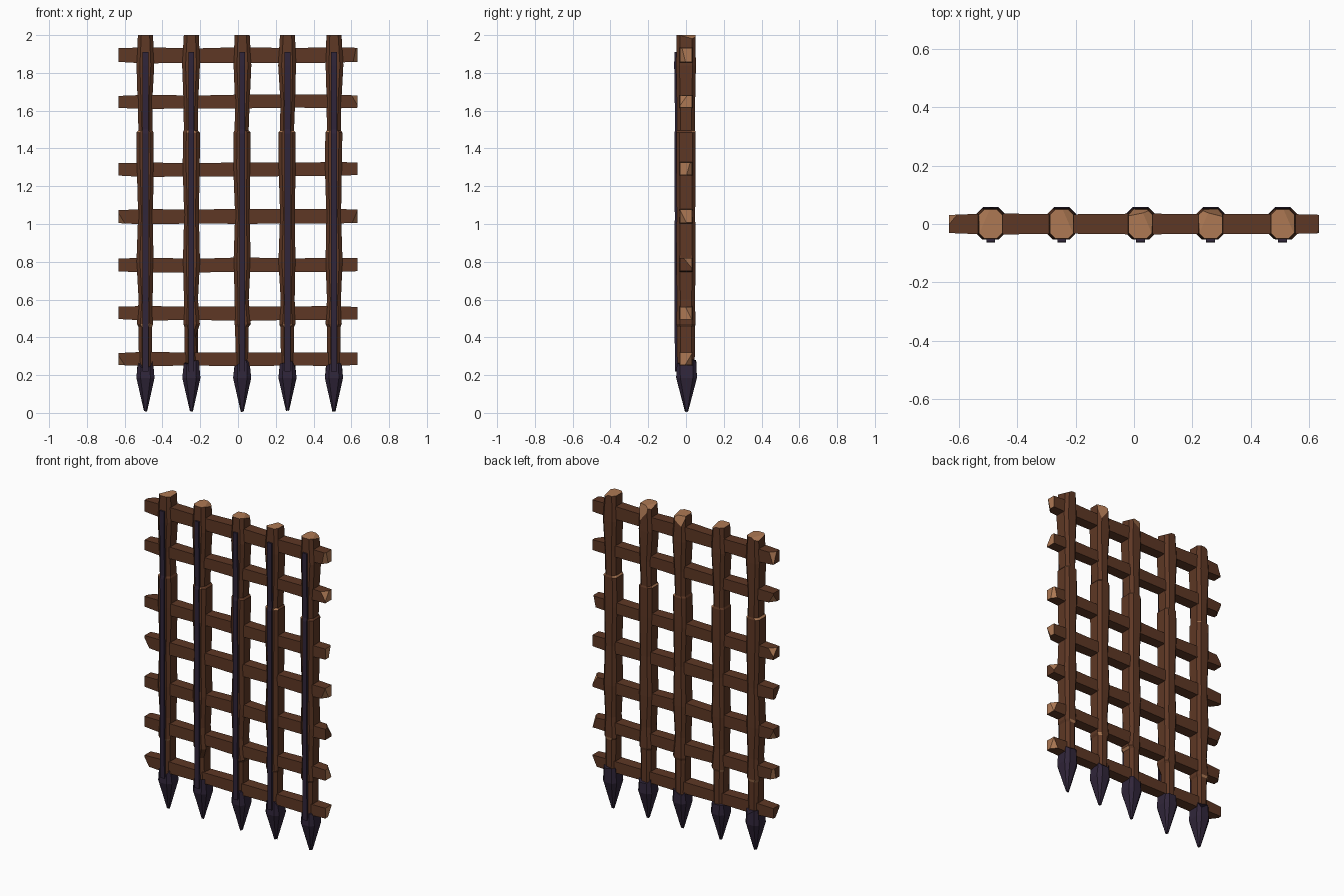
import bpy, bmesh, random
from mathutils import Vector

if "Cube" in bpy.data.objects:
    bpy.data.objects.remove(bpy.data.objects["Cube"])

random.seed(7)


def material(name, rgb):
    m = bpy.data.materials.new(name)
    m.diffuse_color = (*rgb, 1)
    m.use_nodes = True
    m.node_tree.nodes["Principled BSDF"].inputs["Base Color"].default_value = m.diffuse_color
    return m


WOOD = material("brown wood", (0.112, 0.039, 0.018))
CUT = material("pale cut wood", (0.42, 0.19, 0.088))
IRON = material("dark iron", (0.030, 0.019, 0.042))


def outline(a, b, c):
    """Rectangle of half sizes a, b with corners chamfered by c."""
    if c == 0:
        return [(-a, -b), (a, -b), (a, b), (-a, b)]
    return [(-a + c, -b), (a - c, -b), (a, -b + c), (a, b - c),
            (a - c, b), (-a + c, b), (-a, b - c), (-a, -b + c)]


def loft(rings):
    """Join rings of points into a closed tube."""
    bm = bmesh.new()
    vs = [[bm.verts.new(p) for p in r] for r in rings]
    n = len(vs[0])
    for lo, hi in zip(vs, vs[1:]):
        for i in range(n):
            bm.faces.new((lo[i], lo[(i + 1) % n], hi[(i + 1) % n], hi[i]))
    bm.faces.new(vs[0][::-1])
    bm.faces.new(vs[-1])
    bmesh.ops.recalc_face_normals(bm, faces=bm.faces)
    return bm, vs


def slice_off(bm, point, normal):
    """Cut a splintered corner off and close it with pale wood."""
    geom = bm.verts[:] + bm.edges[:] + bm.faces[:]
    res = bmesh.ops.bisect_plane(bm, geom=geom, plane_co=Vector(point),
                                 plane_no=Vector(normal).normalized(), clear_outer=True)
    edges = [e for e in res["geom_cut"] if isinstance(e, bmesh.types.BMEdge)]
    if edges:
        for f in bmesh.ops.contextual_create(bm, geom=edges)["faces"]:
            f.material_index = 1


def finish(bm, name, mats):
    bmesh.ops.recalc_face_normals(bm, faces=bm.faces)
    me = bpy.data.meshes.new(name)
    bm.to_mesh(me)
    bm.free()
    for m in mats:
        me.materials.append(m)
    bpy.context.collection.objects.link(bpy.data.objects.new(name, me))


POSTS = [-0.49, -0.247, 0.022, 0.262, 0.508]
RAILS = [(0.287, 0.036), (0.527, 0.037), (0.782, 0.038), (1.04, 0.039),
         (1.29, 0.037), (1.648, 0.036), (1.893, 0.041)]

# height, half width of the hewn posts; close pairs are axe notches
PROFILE = [(0.22, 0.034), (0.455, 0.036), (0.47, 0.043), (0.60, 0.037), (0.80, 0.045),
           (1.05, 0.039), (1.30, 0.045), (1.485, 0.045), (1.495, 0.037), (1.65, 0.039),
           (1.84, 0.047), (2.0, 0.040)]

# posts
for k, x in enumerate(POSTS):
    rings = []
    for z, w in PROFILE:
        dx = 0 if z in (0.22, 2.0) else random.uniform(-0.003, 0.003)
        b = 0.049 + (w - 0.04) * 0.5
        rings.append([(x + dx + px, py, z) for px, py in outline(w, b, 0.018)])
    bm, vs = loft(rings)
    if k == 1:  # splinter low on the front right corner
        for v in vs[1][1:3]:
            v.co += Vector((-0.012, 0.008, -0.05))
    for f in bm.faces:
        z = f.calc_center_median().z
        ledge = 1.485 < z < 1.495 or 0.455 < z < 0.47
        if z > 1.999 or (ledge and random.random() < 0.35):
            f.material_index = 1
    # uneven top ends
    side = [-1, 1, 1, -1, 1][k]
    slice_off(bm, (x + side * 0.025, 0.0, 2.0), (side * 0.8, 0.35, 1.3))
    if k in (2, 3):  # long splinters on the back
        slice_off(bm, (x, 0.036, 2.0), ((0.25, 1, 0.22) if k == 3 else (-0.2, 1, 0.3)))
    finish(bm, f"post_{k + 1}", [WOOD, CUT])

# rails
for k, (z, h) in enumerate(RAILS):
    rings = []
    for x, s in [(-0.633, 0.88), (-0.5, 1.03), (-0.2, 0.95), (0.03, 1.02), (0.27, 0.95),
                 (0.5, 1.0), (0.633, 0.9)]:
        dz = random.uniform(-0.003, 0.003)
        rings.append([(x, py, z + dz + pz) for py, pz in outline(0.035 * s, h * s, 0)])
    bm, _ = loft(rings)
    for f in bm.faces:
        if abs(f.normal.x) > 0.9:
            f.material_index = 1 if f.normal.x > 0 and k != 2 else 0
    # splintered ends
    for s in (-1, 1):
        sy, sz = random.choice([-1, 1]), random.choice([-1, 1])
        slice_off(bm, (s * 0.63, sy * 0.012, z + sz * 0.012),
                  (s * 1.0, sy * 0.8, sz * random.uniform(0.1, 0.7)))
    finish(bm, f"rail_{k + 1}", [WOOD, CUT])

# iron straps on the front and spikes at the feet
for k, x in enumerate(POSTS):
    rings = []
    for z, y in [(0.22, -0.052), (0.5, -0.054), (1.05, -0.053), (1.48, -0.055), (1.5, -0.051),
                 (1.84, -0.056), (1.91, -0.055)]:
        rings.append([(x + px, y + py, z) for px, py in outline(0.015, 0.0065, 0)])
    bm, _ = loft(rings)
    finish(bm, f"iron_strap_{k + 1}", [IRON])

    rings = []
    for z, a, b, c in [(0.012, 0.008, 0.008, 0.004), (0.185, 0.048, 0.055, 0.022),
                       (0.27, 0.040, 0.051, 0.016)]:
        rings.append([(x + px, 0.003 + py, z) for px, py in outline(a, b, c)])
    bm, vs = loft(rings)
    for i, v in enumerate(vs[-1]):  # jagged socket rim
        v.co.z += random.uniform(-0.035, 0.015)
    for v in vs[0]:
        v.co.z = 0.005 + random.uniform(0, 0.012)
    finish(bm, f"spike_{k + 1}", [IRON])
